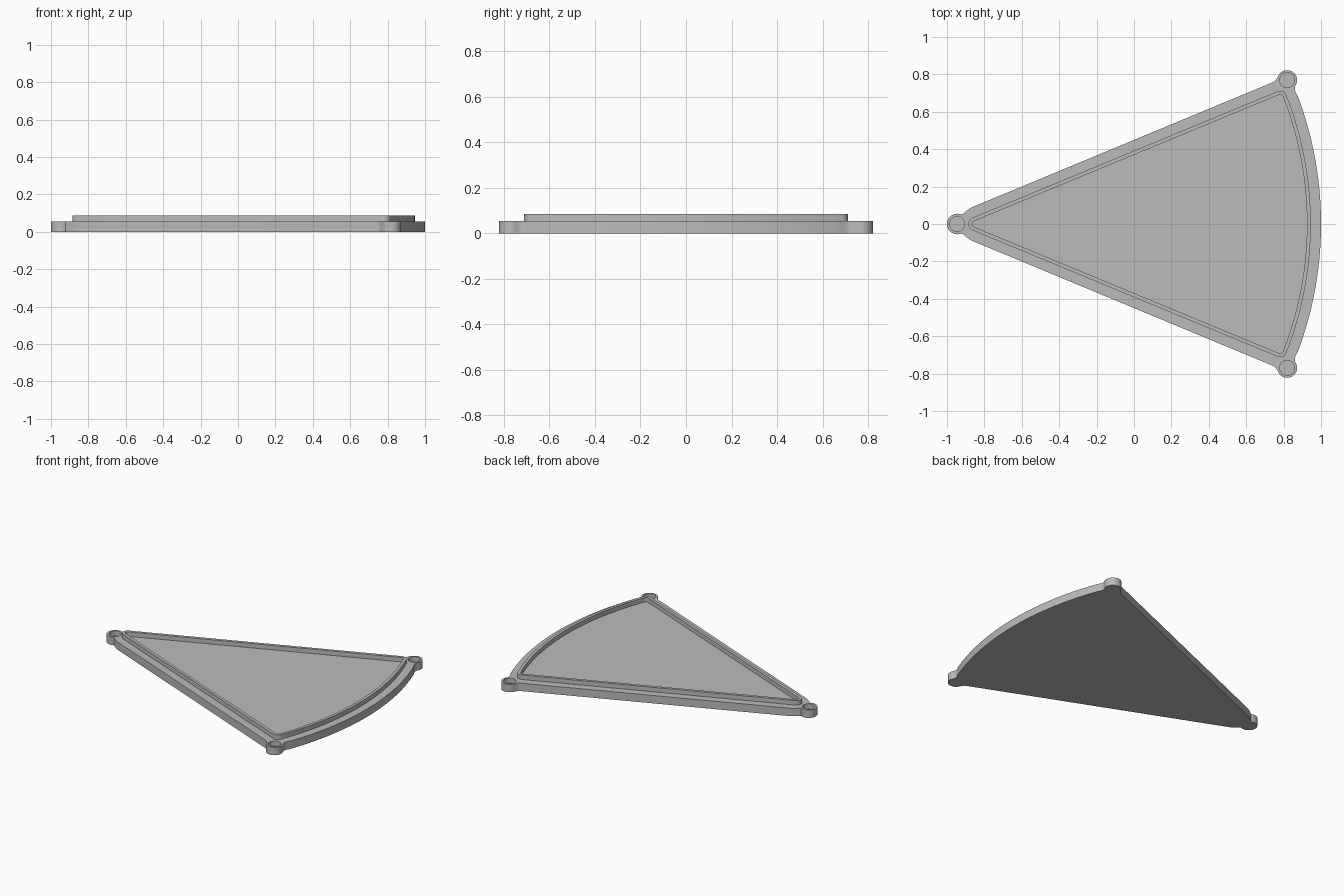
import bpy, bmesh
from math import sin, cos, asin, pi, radians

if "Cube" in bpy.data.objects:
    bpy.data.objects.remove(bpy.data.objects["Cube"])

APEX = -0.945              # centre of the arc
HALF = radians(22.5)       # half of the wedge angle
RADIUS = 1.89              # outer radius of the lip
BORDER = 0.055             # plate margin around the lip
PLATE_TOP, LIP_TOP, HOLE_FLOOR = 0.055, 0.086, 0.02
CORNER = (0.819, 0.769)    # boss on the wide end

grey = bpy.data.materials.new("grey_plastic")
grey.use_nodes = True
grey.diffuse_color = (0.5, 0.5, 0.5, 1)
grey.node_tree.nodes["Principled BSDF"].inputs["Base Color"].default_value = (0.5, 0.5, 0.5, 1)


def arc(cx, cy, r, start, end, n):
    return [(cx + r * cos(start + (end - start) * i / n),
             cy + r * sin(start + (end - start) * i / n)) for i in range(n + 1)]


def flip(points):
    return [(x, -y) for x, y in reversed(points)]


def make_object(name, bm):
    bmesh.ops.recalc_face_normals(bm, faces=bm.faces)
    mesh = bpy.data.meshes.new(name)
    bm.to_mesh(mesh)
    bm.free()
    mesh.materials.append(grey)
    obj = bpy.data.objects.new(name, mesh)
    bpy.context.collection.objects.link(obj)
    return obj


def smooth(obj):
    bpy.ops.object.select_all(action='DESELECT')
    obj.select_set(True)
    bpy.context.view_layer.objects.active = obj
    bpy.ops.object.shade_smooth_by_angle(angle=radians(30))


def rounded_wedge(inset, fillet):
    """Wedge outline moved inwards, with three rounded corners."""
    reach = RADIUS - inset - fillet
    phi = HALF - asin((inset + fillet) / reach)
    normal = HALF + pi / 2
    rim = arc(APEX, 0, RADIUS - inset, -phi, phi, 48)
    corner = arc(APEX + reach * cos(phi), reach * sin(phi), fillet, phi, normal, 10)
    tip = arc(APEX + (inset + fillet) / sin(HALF), 0, fillet, normal, 2 * pi - normal, 14)
    return rim + corner[1:] + tip + flip(corner)[:-1]


# Plate outline: tip boss, straight side, corner boss, then the arc
tip = arc(APEX, 0, BORDER, pi, radians(65), 14)
side = [(-0.907, 0.060), (-0.892, 0.073), (-0.87, 0.088), (0.735, 0.755), (0.757, 0.767)]
boss = arc(*CORNER, 0.053, radians(160), radians(-35), 24)
neck = [(0.860, 0.722), (0.863, 0.706)]
edge = arc(APEX, 0, RADIUS + BORDER, radians(20.6), 0, 26)
half = tip + side + boss + neck + edge
outline = half + flip(half)[1:-1]

bm = bmesh.new()
face = bm.faces.new([bm.verts.new((x, y, 0)) for x, y in outline])
top = bmesh.ops.extrude_face_region(bm, geom=[face])
bmesh.ops.translate(bm, vec=(0, 0, PLATE_TOP),
                    verts=[v for v in top["geom"] if isinstance(v, bmesh.types.BMVert)])
plate = make_object("base_plate", bm)

# Blind round holes in the three bosses
bm = bmesh.new()
for x, y in ((APEX, 0), CORNER, (CORNER[0], -CORNER[1])):
    made = bmesh.ops.create_cone(bm, cap_ends=True, segments=40, radius1=0.04, radius2=0.04, depth=0.1)
    bmesh.ops.translate(bm, vec=(x, y, HOLE_FLOOR + 0.05), verts=made["verts"])
cutter = make_object("hole_cutter", bm)
cut = plate.modifiers.new("holes", 'BOOLEAN')
cut.operation, cut.solver, cut.object = 'DIFFERENCE', 'EXACT', cutter
bpy.context.view_layer.update()
bpy.context.view_layer.objects.active = plate
bpy.ops.object.modifier_apply(modifier="holes")
bpy.data.objects.remove(cutter)
smooth(plate)

# Raised lip, slightly sunk into the plate
bm = bmesh.new()
outer, inner = rounded_wedge(0, 0.037), rounded_wedge(0.02, 0.017)
loops = [[bm.verts.new((x, y, z)) for x, y in pts]
         for pts, z in ((outer, 0.05), (outer, LIP_TOP), (inner, LIP_TOP), (inner, 0.05))]
count = len(outer)
for k in range(4):
    a, b = loops[k], loops[(k + 1) % 4]
    for i in range(count):
        j = (i + 1) % count
        bm.faces.new((a[i], a[j], b[j], b[i]))
smooth(make_object("raised_lip", bm))
